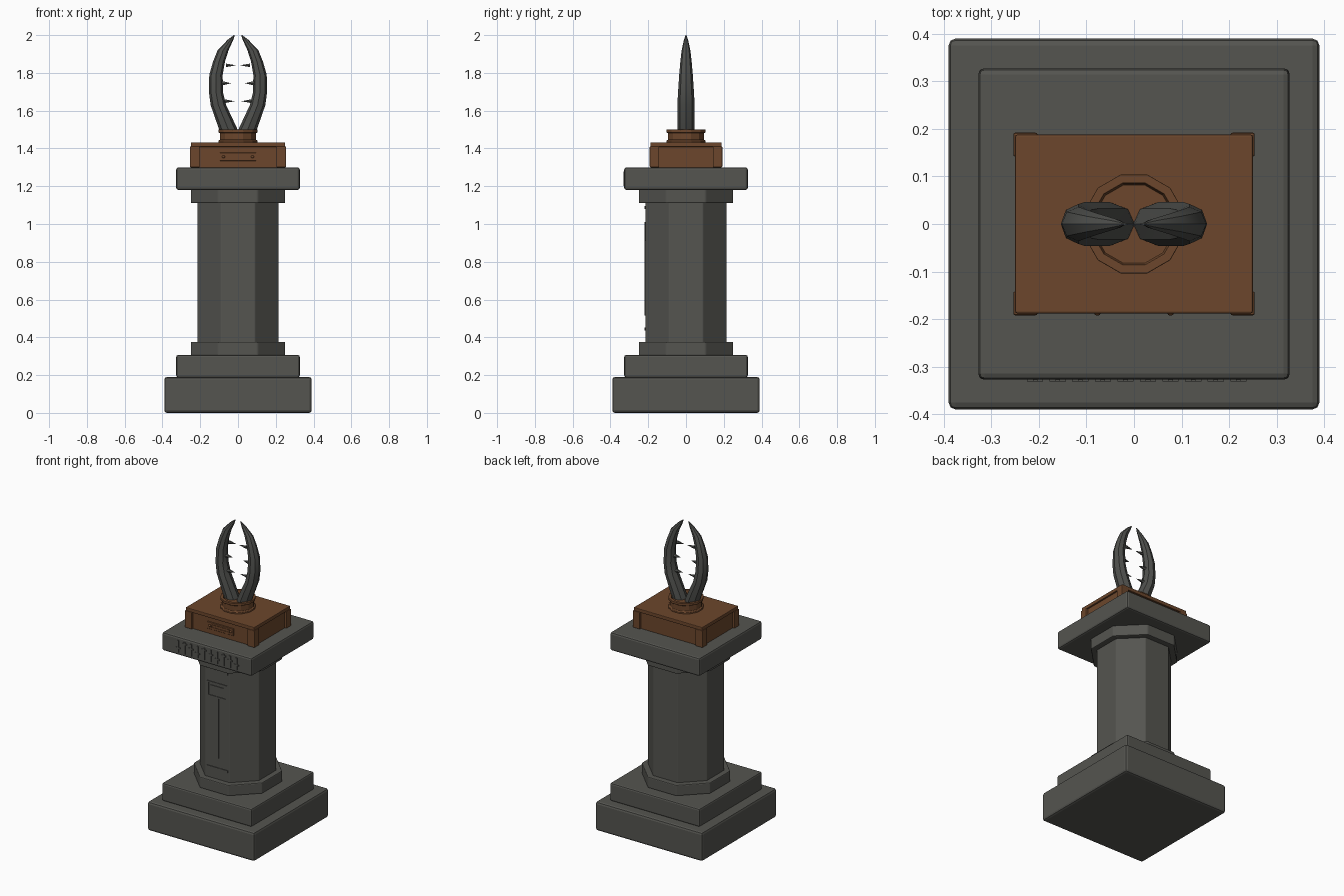
import bpy, bmesh
from math import pi, cos, sin
from mathutils import Matrix

old = bpy.data.objects.get("Cube")
if old:
    bpy.data.objects.remove(old, do_unlink=True)


def material(name, rgb):
    m = bpy.data.materials.new(name)
    m.use_nodes = True
    m.diffuse_color = (*rgb, 1)
    bsdf = m.node_tree.nodes["Principled BSDF"]
    bsdf.inputs["Base Color"].default_value = (*rgb, 1)
    bsdf.inputs["Roughness"].default_value = 0.8
    return m


STONE = material("grey stone", (0.09, 0.09, 0.08))
WOOD = material("brown wood", (0.15, 0.062, 0.025))
HORN = material("dark horn", (0.078, 0.08, 0.074))


def finish(name, bm, mat, bevel=0, segments=2, smooth=False):
    bmesh.ops.recalc_face_normals(bm, faces=bm.faces)
    mesh = bpy.data.meshes.new(name)
    bm.to_mesh(mesh)
    bm.free()
    mesh.materials.append(mat)
    ob = bpy.data.objects.new(name, mesh)
    bpy.context.collection.objects.link(ob)
    if bevel:
        mod = ob.modifiers.new("Bevel", "BEVEL")
        mod.width, mod.segments = bevel, segments
        mod.limit_method = "ANGLE"
    if smooth:
        bpy.ops.object.select_all(action="DESELECT")
        ob.select_set(True)
        bpy.context.view_layer.objects.active = ob
        bpy.ops.object.shade_smooth_by_angle(angle=pi / 5)
    return ob


def add_box(bm, x0, x1, y0, y1, z0, z1):
    at = Matrix.Translation(((x0 + x1) / 2, (y0 + y1) / 2, (z0 + z1) / 2))
    size = Matrix.Diagonal((x1 - x0, y1 - y0, z1 - z0, 1))
    bmesh.ops.create_cube(bm, size=1, matrix=at @ size)


def box(name, mat, hx, hy, z0, z1, bevel):
    bm = bmesh.new()
    add_box(bm, -hx, hx, -hy, hy, z0, z1)
    return finish(name, bm, mat, bevel)


def lathe(name, mat, profile, sides, bevel):
    """Closed faceted turning; radii are measured to the flat sides."""
    bm = bmesh.new()
    rings = []
    for r, z in profile:
        angles = [2 * pi * (i + 0.5) / sides for i in range(sides)]
        k = r / cos(pi / sides)
        rings.append([bm.verts.new((k * cos(a), k * sin(a), z)) for a in angles])
    for low, high in zip(rings, rings[1:]):
        for i in range(sides):
            j = (i + 1) % sides
            bm.faces.new((low[i], low[j], high[j], high[i]))
    bm.faces.new(rings[0])
    bm.faces.new(rings[-1])
    return finish(name, bm, mat, bevel)


def relief(name, mat, rects, y, depth, bevel=0):
    """Thin raised bars on a front surface; rects are x0, x1, z0, z1."""
    bm = bmesh.new()
    for x0, x1, z0, z1 in rects:
        add_box(bm, x0, x1, y - depth, y + 0.004, z0, z1)
    return finish(name, bm, mat, bevel, 1)


def frame(hx, z0, z1, t):
    return [(-hx, hx, z0, z0 + t), (-hx, hx, z1 - t, z1),
            (-hx, -hx + t, z0 + t, z1 - t), (hx - t, hx, z0 + t, z1 - t)]


# Stone pedestal
box("base_slab", STONE, 0.39, 0.39, 0, 0.19, 0.014)
box("base_step", STONE, 0.327, 0.327, 0.188, 0.306, 0.01)
lathe("lower_collar", STONE, [(0.25, 0.304), (0.25, 0.376)], 8, 0.006)
lathe("column", STONE, [(0.215, 0.37), (0.215, 1.115)], 8, 0.004)
lathe("upper_collar", STONE, [(0.25, 1.11), (0.25, 1.185)], 8, 0.006)
box("capital_slab", STONE, 0.327, 0.327, 1.18, 1.3, 0.012)

# Hammer emblem and border bars on the column front
relief("hammer_head_frame", STONE, frame(0.072, 0.91, 1.01, 0.01), -0.215, 0.004)
relief("hammer_head", STONE, [(-0.05, 0.05, 0.93, 0.987)], -0.215, 0.004)
relief("hammer_handle", STONE, [(-0.012, 0.012, 0.515, 0.91)], -0.215, 0.004)
relief("column_bars", STONE, [(-0.077, 0.077, z, z + 0.015) for z in (0.437, 1.08)],
       -0.215, 0.004)

# Frieze of crossed bars on the capital front
bars = []
for i in range(10):
    x = -0.208 + i * 0.0475
    bars.append((x - 0.005, x + 0.005, 1.2, 1.278))
    z = 1.225 + 0.018 * (i * 2 % 3)
    bars.append((x - 0.017, x + 0.017, z, z + 0.009))
relief("capital_frieze", STONE, bars, -0.327, 0.004)

# Wooden box with corner posts
box("box_body", WOOD, 0.24, 0.178, 1.298, 1.415, 0.003)
box("box_lid", WOOD, 0.25, 0.188, 1.408, 1.432, 0.004)
bm = bmesh.new()
for sx in (-1, 1):
    for sy in (-1, 1):
        xs = sorted((sx * 0.203, sx * 0.254))
        ys = sorted((sy * 0.142, sy * 0.192))
        add_box(bm, *xs, *ys, 1.3, 1.411)
finish("corner_posts", bm, WOOD, 0.004)

# Name plate shape with inset slot frame and studs
relief("front_plate", WOOD, [(-0.096, 0.096, 1.333, 1.379)], -0.178, 0.006, 0.002)
relief("plate_slot", WOOD, frame(0.066, 1.345, 1.367, 0.005), -0.184, 0.003)
bm = bmesh.new()
for x in (-0.077, 0.077):
    bmesh.ops.create_uvsphere(bm, u_segments=10, v_segments=6, radius=0.008,
                              matrix=Matrix.Translation((x, -0.185, 1.356)))
finish("plate_studs", bm, WOOD, smooth=True)

# Hollow twelve-sided socket
lathe("socket", WOOD, [(0.104, 1.428), (0.104, 1.441), (0.095, 1.446), (0.095, 1.481),
                       (0.104, 1.485), (0.104, 1.5), (0.086, 1.5), (0.083, 1.482)], 12, 0.002)

# Curved jaws: height, inner x, outer x, half depth
JAW = [(1.46, -0.005, 0.085, 0.042), (1.5, 0.002, 0.1, 0.046), (1.63, 0.063, 0.145, 0.046),
       (1.7, 0.08, 0.154, 0.042), (1.79, 0.081, 0.152, 0.036), (1.86, 0.069, 0.132, 0.03),
       (1.92, 0.05, 0.108, 0.023), (1.975, 0.025, 0.055, 0.011), (2.0, 0.017, 0.022, 0.002)]
# Teeth: height, root x, tip x, radius
TEETH = [(1.65, 0.078, 0.017, 0.013), (1.745, 0.09, 0.036, 0.015), (1.84, 0.064, 0.01, 0.011)]

for side, label in ((1, "left"), (-1, "right")):
    bm = bmesh.new()
    rings = []
    for z, xi, xo, d in JAW:
        rings.append([bm.verts.new((side * ((xi + xo) / 2 + (xo - xi) / 2 * cos(a)), d * sin(a), z))
                      for a in (i * pi / 4 for i in range(8))])
    for low, high in zip(rings, rings[1:]):
        for i in range(8):
            j = (i + 1) % 8
            bm.faces.new((low[i], low[j], high[j], high[i]))
    bm.faces.new(rings[0])
    bm.faces.new(rings[-1])
    finish(label + "_jaw", bm, HORN, smooth=True)

    bm = bmesh.new()
    for z, root, tip, r in TEETH:
        turn = Matrix.Rotation(-side * pi / 2, 4, "Y")
        at = Matrix.Translation((side * (root + tip) / 2, 0, z))
        bmesh.ops.create_cone(bm, cap_ends=True, segments=6, radius1=r, radius2=0,
                              depth=root - tip, matrix=at @ turn)
    finish(label + "_teeth", bm, HORN)
